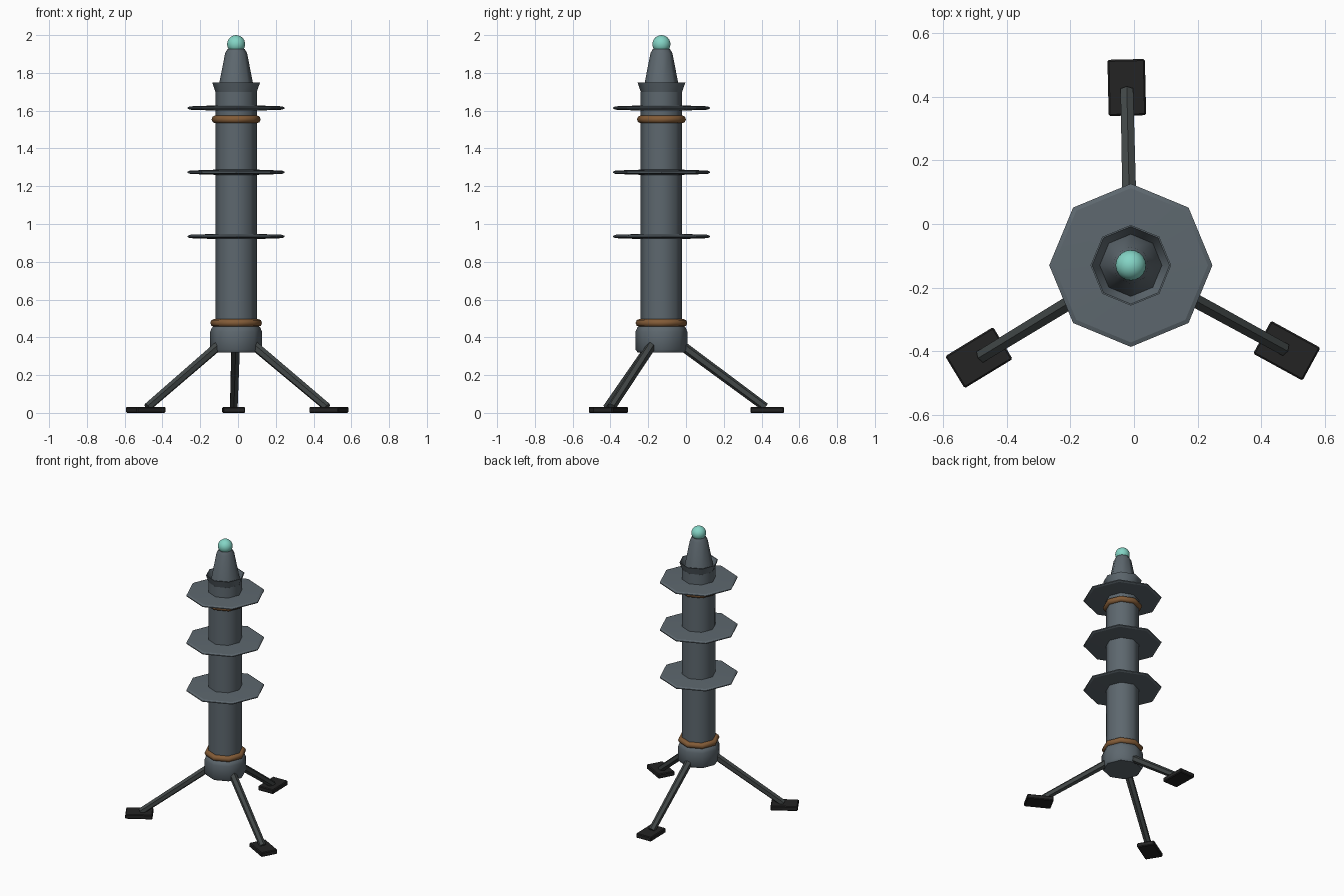
import bpy, math
from mathutils import Vector

if "Cube" in bpy.data.objects:
    bpy.data.objects.remove(bpy.data.objects["Cube"])

CX, CY = -0.01, -0.13      # mast axis
SIDES = 8


def mat(name, rgb):
    m = bpy.data.materials.new(name)
    m.diffuse_color = (*rgb, 1)
    m.use_nodes = True
    m.node_tree.nodes["Principled BSDF"].inputs["Base Color"].default_value = m.diffuse_color
    return m


STEEL = mat("blue grey steel", (0.11, 0.137, 0.157))
LEG = mat("dark grey", (0.055, 0.064, 0.064))
RUBBER = mat("black rubber", (0.017, 0.017, 0.017))
COPPER = mat("copper", (0.225, 0.105, 0.038))
GLOW = mat("pale teal", (0.23, 0.66, 0.56))


def finish(ob, name, material, angle=None):
    ob.name = name
    ob.data.materials.clear()
    ob.data.materials.append(material)
    if angle:
        bpy.ops.object.select_all(action='DESELECT')
        ob.select_set(True)
        bpy.context.view_layer.objects.active = ob
        bpy.ops.object.shade_smooth_by_angle(angle=math.radians(angle))
    return ob


def lathe(name, profile, material, closed=False, angle=50):
    """Spin (radius, z) points, listed bottom to top on the outside, around the mast axis."""
    verts, faces, n = [], [], len(profile)
    for r, z in profile:
        for i in range(SIDES):
            a = math.tau * i / SIDES
            verts.append((CX + r * math.cos(a), CY + r * math.sin(a), z))
    for j in range(n if closed else n - 1):
        k = (j + 1) % n
        for i in range(SIDES):
            i2 = (i + 1) % SIDES
            faces.append((j * SIDES + i, j * SIDES + i2, k * SIDES + i2, k * SIDES + i))
    if not closed:
        faces.append(tuple(reversed(range(SIDES))))
        faces.append(tuple(range((n - 1) * SIDES, n * SIDES)))
    me = bpy.data.meshes.new(name)
    me.from_pydata(verts, [], faces)
    ob = bpy.data.objects.new(name, me)
    bpy.context.collection.objects.link(ob)
    return finish(ob, name, material, angle)


# Mast, hub and flared top collar
lathe("mast", [(0.11, 0.42), (0.11, 1.70)], STEEL)
lathe("hub", [(0.126, 0.32), (0.137, 0.335), (0.137, 0.43), (0.128, 0.452), (0.11, 0.465)], STEEL)
lathe("collar", [(0.106, 1.69), (0.127, 1.75), (0.122, 1.75), (0.098, 1.70)], STEEL)

# Nose cone and beacon
lathe("nose_cone", [(0.099, 1.695), (0.058, 1.905), (0.045, 1.927)], STEEL)
bpy.ops.mesh.primitive_ico_sphere_add(subdivisions=3, radius=0.048, location=(CX, CY, 1.952))
finish(bpy.context.object, "beacon", GLOW, 60)

# Cooling discs
for i, z in enumerate((0.934, 1.274, 1.614)):
    lathe(f"disc_{i + 1}", [(0.10, z - 0.014), (0.243, z - 0.009), (0.257, z - 0.003),
                            (0.257, z + 0.003), (0.243, z + 0.009), (0.10, z + 0.014)], STEEL, angle=20)

# Copper rings
for name, z, major in (("lower_ring", 0.476, 0.116), ("upper_ring", 1.554, 0.109)):
    tube = [(major + 0.021 * math.cos(math.tau * k / 8), z + 0.021 * math.sin(math.tau * k / 8))
            for k in range(8)]
    lathe(name, tube, COPPER, closed=True, angle=60)

# Tripod legs and foot pads
for i in range(3):
    a = math.radians(91.3 + 120 * i)
    out = Vector((math.cos(a), math.sin(a), 0))
    base = Vector((CX, CY, 0))
    p = base + out * 0.09 + Vector((0, 0, 0.37))
    q = base + out * 0.55 + Vector((0, 0, 0.03))
    d = q - p
    bpy.ops.mesh.primitive_cone_add(vertices=6, radius1=0.026, radius2=0.023, depth=d.length,
                                    location=(p + q) / 2)
    ob = bpy.context.object
    ob.rotation_euler = d.to_track_quat('Z', 'Y').to_euler()
    finish(ob, f"leg_{i + 1}", LEG)

    bpy.ops.mesh.primitive_cube_add(size=1, location=base + out * 0.56 + Vector((0, 0, 0.016)))
    ob = bpy.context.object
    ob.scale = (0.177, 0.118, 0.032)
    bpy.ops.object.transform_apply(location=False, rotation=False, scale=True)
    ob.rotation_euler = (0, 0, a)
    bev = ob.modifiers.new("soft_edges", 'BEVEL')
    bev.width, bev.segments = 0.005, 1
    finish(ob, f"foot_pad_{i + 1}", RUBBER)
